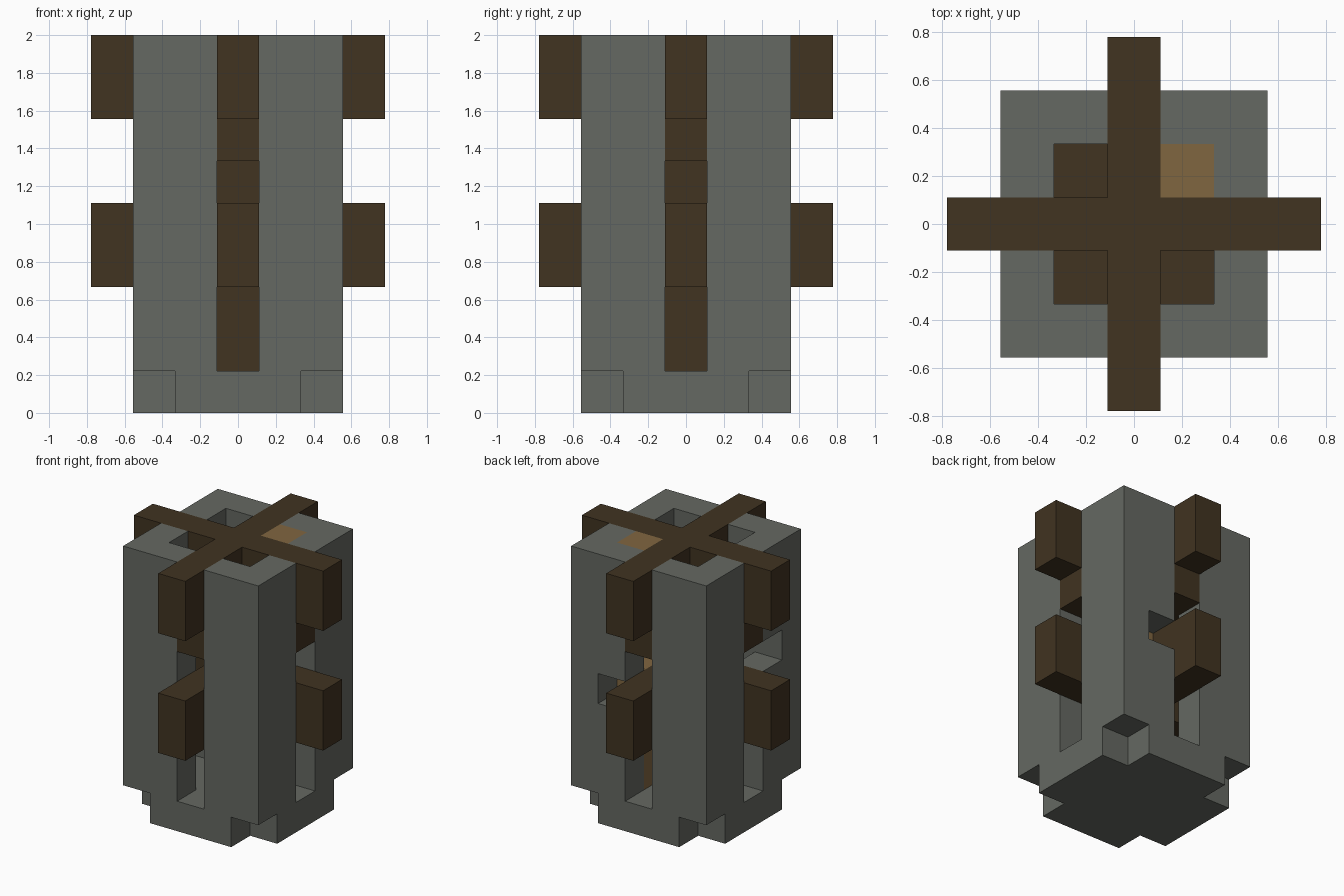
import bpy, bmesh

cube = bpy.data.objects.get("Cube")
if cube:
    bpy.data.objects.remove(cube, do_unlink=True)

U = 2 / 9  # edge of one building block


def material(name, colour):
    m = bpy.data.materials.new(name)
    m.use_nodes = True
    m.diffuse_color = (*colour, 1)
    bsdf = next(n for n in m.node_tree.nodes if n.type == 'BSDF_PRINCIPLED')
    bsdf.inputs["Base Color"].default_value = (*colour, 1)
    bsdf.inputs["Roughness"].default_value = 0.9
    return m


STONE = material("grey stone", (0.130, 0.139, 0.122))
TIMBER = material("dark timber", (0.052, 0.033, 0.015))
PLANK = material("light plank", (0.216, 0.133, 0.051))


def prism(name, outline, z0, z1, mat):
    """Extrude a plan outline, given in blocks, between two levels."""
    bm = bmesh.new()
    face = bm.faces.new([bm.verts.new((x * U, y * U, z0 * U)) for x, y in outline])
    top = bmesh.ops.extrude_face_region(bm, geom=[face])["geom"]
    for v in top:
        if isinstance(v, bmesh.types.BMVert):
            v.co.z = z1 * U
    bmesh.ops.recalc_face_normals(bm, faces=bm.faces)
    mesh = bpy.data.meshes.new(name)
    bm.to_mesh(mesh)
    bm.free()
    mesh.materials.append(mat)
    ob = bpy.data.objects.new(name, mesh)
    bpy.context.scene.collection.objects.link(ob)
    return ob


def block(name, x0, x1, y0, y1, z0, z1, mat):
    return prism(name, [(x0, y0), (x1, y0), (x1, y1), (x0, y1)], z0, z1, mat)


def cross(name, half, arm, z0, z1, mat):
    quarter = [(arm, -half), (arm, half), (half, half)]
    outline = []
    for _ in range(4):
        outline += quarter
        quarter = [(-y, x) for x, y in quarter]
    return prism(name, outline, z0, z1, mat)


# Notched stone footing
cross("footing", 1.5, 2.5, 0, 1, STONE)

# Four angled corner piers, two of them with a window beside the slot
windows = {(1, 2): 4, (-2, -1): 5}
for sx in (-1, 1):
    for sy in (-1, 1):
        side = ("left" if sx > 0 else "right") + ("_back" if sy > 0 else "_front")
        cx, cy = 2 * sx, 2 * sy
        block("corner_post_" + side, cx - .5, cx + .5, cy - .5, cy + .5, 1, 9, STONE)
        for px, py in ((sx, cy), (cx, sy)):
            sill = windows.get((px, py))
            spans = [(1, sill), (sill + 1, 9)] if sill else [(1, 9)]
            for z0, z1 in spans:
                block("wall_panel_" + side, px - .5, px + .5, py - .5, py + .5, z0, z1, STONE)

# Crossed timber beams at two levels
cross("lower_cross_beam", .5, 3.5, 3, 5, TIMBER)
cross("upper_cross_beam", .5, 3.5, 7, 9, TIMBER)

# Timber deck under the upper beams, with ends filling the slots
block("deck", -1.5, 1.5, -1.5, 1.5, 6, 7, TIMBER)
for s in (-2, 2):
    block("deck_end", s - .5, s + .5, -.5, .5, 6, 7, TIMBER)
    block("deck_end", -.5, .5, s - .5, s + .5, 6, 7, TIMBER)

# Central post between the levels
for z0, z1 in ((1, 3), (5, 6)):
    block("central_post", -.5, .5, -.5, .5, z0, z1, TIMBER)

# Light plank column in one inner corner
for z0, z1 in ((1, 5), (7, 9)):
    block("plank_column", .5, 1.5, .5, 1.5, z0, z1, PLANK)
